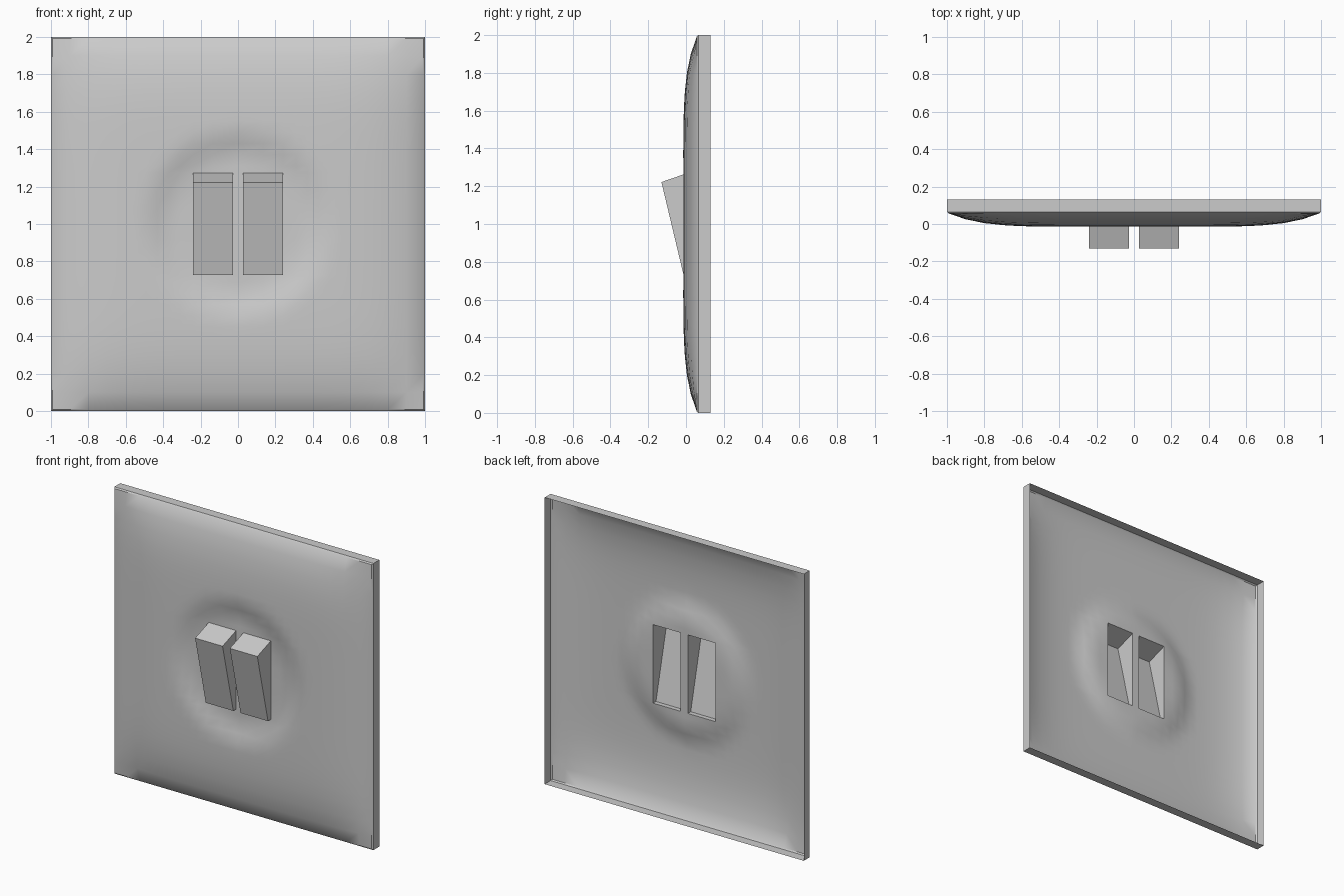
import bpy, bmesh, math

if "Cube" in bpy.data.objects:
    bpy.data.objects.remove(bpy.data.objects["Cube"])


def add_object(name, bm, smooth=None):
    mesh = bpy.data.meshes.new(name)
    bm.normal_update()
    bm.to_mesh(mesh)
    bm.free()
    obj = bpy.data.objects.new(name, mesh)
    bpy.context.collection.objects.link(obj)
    if smooth:
        bpy.ops.object.select_all(action='DESELECT')
        obj.select_set(True)
        bpy.context.view_layer.objects.active = obj
        bpy.ops.object.shade_smooth_by_angle(angle=math.radians(smooth))
    return obj


EDGE = 0.992
FLOOR = 0.02            # depth of the dished centre
X0, X1 = 0.028, 0.24    # rocker opening, half of the plate
H = 0.274               # half height of the opening
OUTER = [0.31, 0.37, 0.43, 0.49, 0.55, 0.62, 0.7, 0.8, 0.9, EDGE]


def mirrored(values):
    return [-v for v in reversed(values)] + [0] + values


def depth(x, z):
    """Pillowed face with a round dish in the middle."""
    y = -0.015 + 0.072 * (1 - (1 - (x / EDGE) ** 6) * (1 - (z / EDGE) ** 6))
    t = min(max((0.52 - math.hypot(x, z)) / 0.16, 0), 1)
    t = t * t * (3 - 2 * t)
    return y + (FLOOR - y) * t


# Plate: curved front sheet
xs = mirrored([X0, 0.135, X1] + OUTER)
zs = mirrored([0.09, 0.18, H] + OUTER)
bm = bmesh.new()
grid = [[bm.verts.new((x, depth(x, z), z + 1)) for x in xs] for z in zs]
for a, b in zip(grid, grid[1:]):
    for i in range(len(xs) - 1):
        bm.faces.new((a[i], a[i + 1], b[i + 1], b[i]))

# Plate: small lip and side walls, open at the back
rim = [e for e in bm.edges if e.is_boundary]
for scale, y in ((1 / EDGE, 0.065), (1, 0.13)):
    new = bmesh.ops.extrude_edge_only(bm, edges=rim)['geom']
    for v in new:
        if isinstance(v, bmesh.types.BMVert):
            v.co = (v.co.x * scale, y, 1 + (v.co.z - 1) * scale)
    rim = [e for e in new if isinstance(e, bmesh.types.BMEdge) and e.is_boundary]

# Plate: two rectangular openings
holes = []
for f in bm.faces:
    c = f.calc_center_median()
    if X0 < abs(c.x) < X1 and abs(c.z - 1) < H and c.y < 0.05:
        holes.append(f)
bmesh.ops.delete(bm, geom=holes, context='FACES')
bmesh.ops.recalc_face_normals(bm, faces=bm.faces)
add_object("wall_plate", bm, 30)


# Rockers: tilted wedges, hollow and open at the back
def rocker(name, left, right):
    profile = [(FLOOR, 1 - H), (-0.012, 1 - H), (-0.13, 1.222), (FLOOR, 1 + H)]
    bm = bmesh.new()
    l, r = [[bm.verts.new((x, y, z)) for y, z in profile] for x in (left, right)]
    bm.faces.new(l[::-1])
    bm.faces.new(r)
    for i in range(3):
        bm.faces.new((l[i], l[i + 1], r[i + 1], r[i]))
    bmesh.ops.recalc_face_normals(bm, faces=bm.faces)
    add_object(name, bm)


rocker("left_rocker", -X1, -X0)
rocker("right_rocker", X0, X1)
